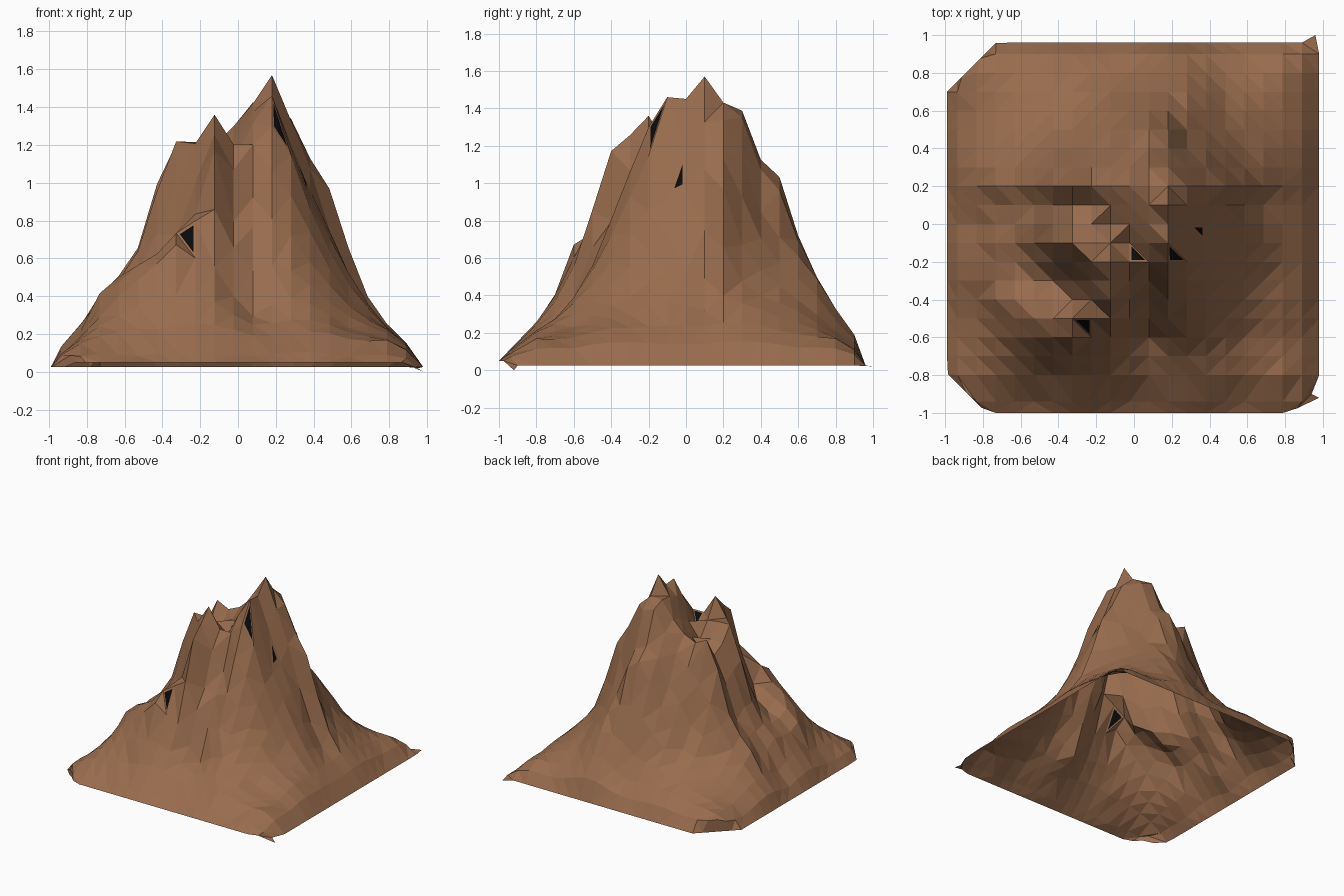
import bpy, bmesh, random

if "Cube" in bpy.data.objects:
    bpy.data.objects.remove(bpy.data.objects["Cube"])
random.seed(4)

# Landmarks of the mountain, (x, y, height), grouped by landform
SUMMIT = [(.18, .1, 1.57), (.18, 0, 1.45), (.18, -.1, 1.46), (.18, -.2, 1.3), (.18, -.3, 1.06),
          (.18, -.4, .8), (.2, -.5, .56), (.2, -.65, .31), (.08, .1, 1.42), (-.02, .1, 1.26),
          (.28, 0, 1.2), (.28, -.2, 1.14)]
NORTH_RIDGE = [(.18, .2, 1.43), (.08, .3, 1.39), (.18, .3, 1.35), (.08, .4, 1.13), (.18, .4, 1.08),
               (.08, .5, 1.03), (-.02, .5, .9), (.18, .5, .96), (.18, .6, .69), (.28, .7, .5),
               (.3, .8, .32), (.28, .5, .72), (.28, .4, .85)]
EAST_RIDGE = [(.28, .2, 1.34), (.38, .2, 1.14), (.48, .2, .98), (.58, .2, .68), (.68, .2, .42),
              (.48, .3, .68), (.58, .3, .48), (.38, .4, .7), (.5, .5, .42), (.65, .6, .27),
              (.48, .1, .76), (.58, .1, .5), (.68, .1, .33)]
SOUTH_EAST = [(.36, -.05, .94), (.38, -.2, .87), (.5, 0, .72), (.6, 0, .5), (.7, 0, .33),
              (.5, -.15, .65), (.38, -.35, .64), (.48, -.4, .46), (.6, -.3, .37), (.6, -.6, .22)]
SECOND_PEAK = [(-.13, -.2, 1.37), (-.13, -.3, 1.26), (-.13, -.4, 1.18), (-.13, -.5, .86),
               (-.23, -.2, 1.2), (-.23, -.3, .98), (-.23, -.4, .82), (-.23, -.5, .79),
               (-.02, -.4, .78), (-.02, -.6, .4), (.08, -.6, .3), (.08, -.3, .92),
               (-.02, -.1, 1.12), (-.13, 0, 1.06)]
WEST_SPUR = [(-.33, -.6, .68), (-.23, -.6, .6), (-.33, -.5, .73), (-.33, -.4, .61), (-.33, -.3, .72),
             (-.43, -.4, .6), (-.43, -.3, .56), (-.53, -.5, .57), (-.53, -.3, .48),
             (-.63, -.4, .51), (-.73, -.4, .42), (-.3, -.7, .4)]
WEST_RIM = [(-.33, .2, 1.21), (-.23, .2, 1.17), (-.13, .2, 1.2), (-.43, .2, 1.0), (-.53, .2, .66),
            (-.63, .2, .51), (-.73, .2, .4), (-.33, .1, 1.05), (-.23, .1, 1.05), (-.43, .1, .84),
            (-.53, .1, .56), (-.73, .1, .35)]
WEST_GULLIES = [(-.33, -.1, 1.22), (-.33, -.2, .98), (-.43, -.1, .96), (-.43, -.2, .72),
                (-.53, -.1, .64), (-.53, -.2, .54), (-.73, -.1, .4)]
BACK_SLOPE = [(-.33, .3, .88), (-.33, .4, .57), (-.34, .5, .42), (-.13, .4, .85), (0, .7, .36),
              (-.53, .4, .4), (-.7, .4, .28)]

# Foot of the mountain: nested square rings of low heights
FOOT = []
for r, z in ((.98, .04), (.9, .13), (.8, .22)):
    for t in (-1, -.55, 0, .55):
        drop = .05 if (t == -1 and r < .95) else 0
        FOOT += [(r * t, -r, z - drop), (r, r * t, z - drop),
                 (-r * t, r, z - drop), (-r, -r * t, z - drop)]
POINTS = (SUMMIT + NORTH_RIDGE + EAST_RIDGE + SOUTH_EAST + SECOND_PEAK + WEST_SPUR
          + WEST_RIM + WEST_GULLIES + BACK_SLOPE + FOOT)


def dist(ax, ay, bx, by):
    return ((ax - bx) ** 2 + (ay - by) ** 2) ** .5


def solve(a, b):
    """Gaussian elimination with pivoting."""
    n = len(b)
    m = [row[:] + [v] for row, v in zip(a, b)]
    for i in range(n):
        p = max(range(i, n), key=lambda k: abs(m[k][i]))
        m[i], m[p] = m[p], m[i]
        for k in range(i + 1, n):
            f = m[k][i] / m[i][i]
            if f:
                m[k] = [u - f * v for u, v in zip(m[k], m[i])]
    x = [0] * n
    for i in reversed(range(n)):
        x[i] = (m[i][n] - sum(m[i][k] * x[k] for k in range(i + 1, n))) / m[i][i]
    return x


# Distance-based interpolation gives sharp peaks at the landmarks
rows = [[dist(p[0], p[1], q[0], q[1]) for q in POINTS] + [1] for p in POINTS]
rows.append([1] * len(POINTS) + [0])
weights = solve(rows, [p[2] for p in POINTS] + [0])


def height(x, y):
    return weights[-1] + sum(w * dist(x, y, p[0], p[1]) for w, p in zip(weights, POINTS))


def material(name, rgb):
    m = bpy.data.materials.new(name)
    m.diffuse_color = (*rgb, 1)
    m.use_nodes = True
    m.node_tree.nodes["Principled BSDF"].inputs["Base Color"].default_value = m.diffuse_color
    return m


# Terrain grid, open underneath
xs = [-.99] + [-.023 + .1013 * k for k in range(-9, 10)] + [.98]
ys = [-1] + [-.94] + [.1 * k for k in range(-8, 10)] + [.96]
bm = bmesh.new()
grid = []
for j, y in enumerate(ys):
    line = []
    for i, x in enumerate(xs):
        px, py = x, y
        rim = i in (0, len(xs) - 1) or j in (0, len(ys) - 1)
        # bevelled corners: back left is cut most
        for sx, sy, lim in ((-1, 1, 1.69), (-1, -1, 1.78), (1, -1, 1.84)):
            over = sx * px + sy * py - lim
            if over > 0:
                px -= sx * over / 2
                py -= sy * over / 2
        z = height(px, py)
        if rim:
            z = .05 if j == 0 else .025
        elif .3 < z < 1.2:
            z += random.uniform(-.01, .01)
        line.append(bm.verts.new((px, py, max(z, .02))))
    grid.append(line)
grid[-1][-1].co = (.96, 1, .02)
grid[0][-1].co = (.98, -.92, 0)

# Dark cave mouths: cell position, which triangle of the cell, size
CAVES = [(.23, -.15, 0, .75), (.03, -.15, 0, .75), (-.28, -.55, 1, .75), (.33, -.05, 1, .45)]
mouths = []
for j in range(len(ys) - 1):
    for i in range(len(xs) - 1):
        a, b, c, d = grid[j][i], grid[j][i + 1], grid[j + 1][i + 1], grid[j + 1][i]
        cave = [k for k in CAVES if xs[i] < k[0] < xs[i + 1] and ys[j] < k[1] < ys[j + 1]]
        if cave or abs(a.co.z - c.co.z) > abs(b.co.z - d.co.z):
            tris = ((a, b, d), (b, c, d))
        else:
            tris = ((a, b, c), (a, c, d))
        faces = [bm.faces.new(t) for t in tris]
        if cave:
            mouths.append((faces[cave[0][2]], cave[0][3]))

# Inset each mouth so that only a small opening is black
for f, size in mouths:
    centre = f.calc_center_median()
    bm.normal_update()
    bmesh.ops.inset_individual(bm, faces=[f], thickness=.003, depth=0)
    for v in f.verts:
        v.co = centre + (v.co - centre) * size
    f.material_index = 1
bmesh.ops.dissolve_degenerate(bm, dist=.0005, edges=bm.edges[:])

mesh = bpy.data.meshes.new("mountain")
bm.to_mesh(mesh)
bm.free()
mesh.materials.append(material("brown rock", (.315, .15, .075)))
mesh.materials.append(material("cave black", (.003, .003, .003)))
mountain = bpy.data.objects.new("mountain", mesh)
bpy.context.collection.objects.link(mountain)
